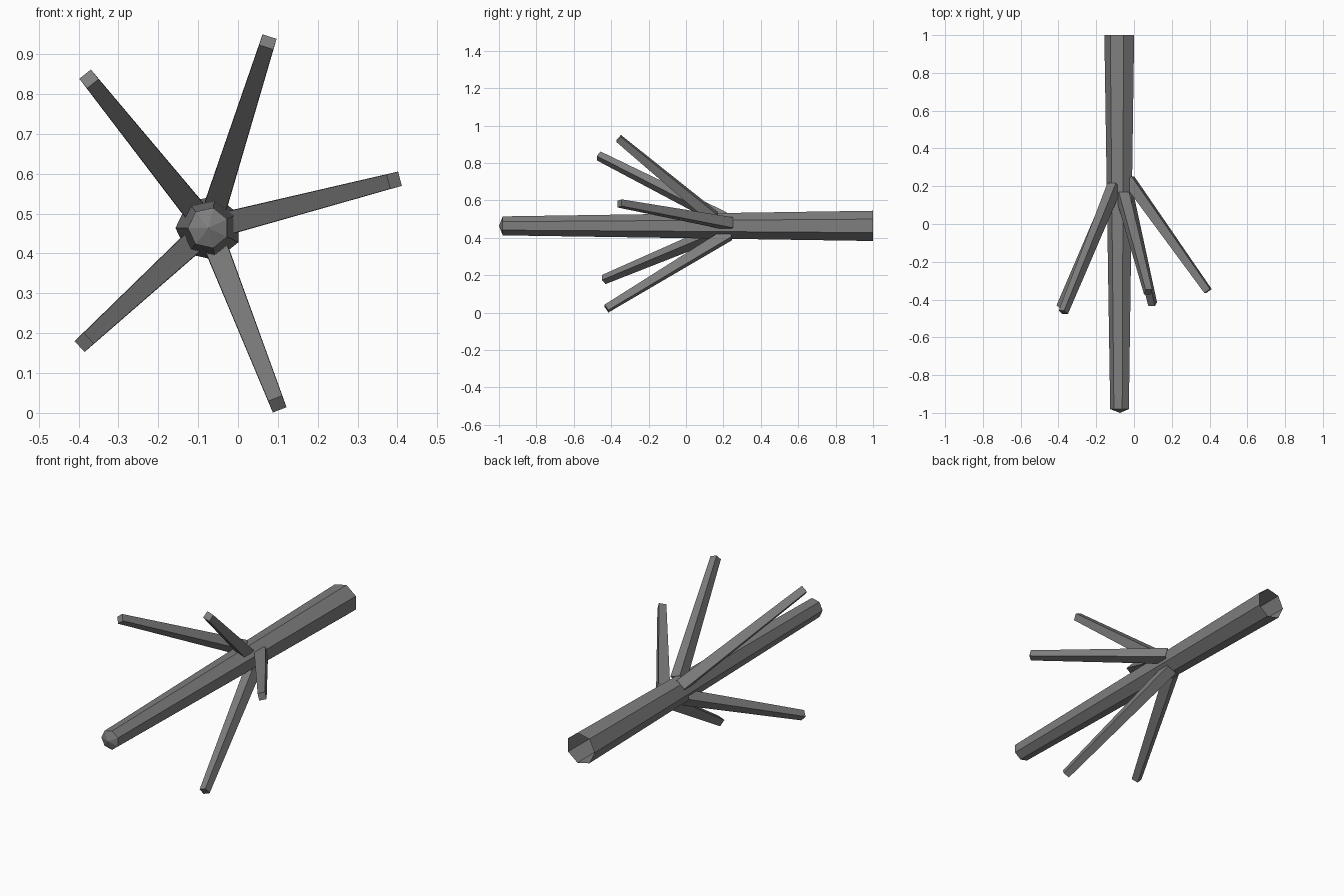
import bpy, bmesh
from math import cos, sin, pi
from mathutils import Vector

if "Cube" in bpy.data.objects:
    bpy.data.objects.remove(bpy.data.objects["Cube"])

CX, CZ = -0.074, 0.464  # trunk axis

# Dark grey for all parts
dark = bpy.data.materials.new("dark_grey")
dark.diffuse_color = (0.21, 0.21, 0.21, 1)
dark.use_nodes = True
dark.node_tree.nodes["Principled BSDF"].inputs["Base Color"].default_value = dark.diffuse_color


def finish(name, bm):
    bmesh.ops.recalc_face_normals(bm, faces=bm.faces)
    mesh = bpy.data.meshes.new(name)
    bm.to_mesh(mesh)
    bm.free()
    mesh.materials.append(dark)
    obj = bpy.data.objects.new(name, mesh)
    bpy.context.collection.objects.link(obj)
    return obj


def bridge(bm, a, b):
    n = len(a)
    for i in range(n):
        bm.faces.new((a[i], a[(i + 1) % n], b[(i + 1) % n], b[i]))


# Trunk: tapered seven-sided tube, open at the back, shallow point at the front
bm = bmesh.new()


def trunk_ring(y, r):
    return [bm.verts.new((CX + r * cos(pi + 2 * pi * i / 7), y,
                          CZ + r * sin(pi + 2 * pi * i / 7))) for i in range(7)]


back, front = trunk_ring(1.0, 0.083), trunk_ring(-0.98, 0.052)
bridge(bm, back, front)
apex = bm.verts.new((CX, -1.0, CZ))
for i in range(7):
    bm.faces.new((front[i], front[(i + 1) % 7], apex))
finish("trunk", bm)


# Branches: tapered square bars leaning forward, radiating from the trunk
def branch(name, base_y, tip):
    tip = Vector(tip)
    radial = Vector((tip.x - CX, 0, tip.z - CZ)).normalized()
    base = Vector((CX, base_y, CZ)) + radial * 0.047
    axis = (tip - base).normalized()
    side = radial.cross(Vector((0, 1, 0)))
    face = axis.cross(side)
    bm = bmesh.new()
    rings = []
    for centre, h in ((base, 0.029), (tip, 0.0185)):
        rings.append([bm.verts.new(centre + side * h * a + face * h * b)
                      for a, b in ((-1, -1), (1, -1), (1, 1), (-1, 1))])
    bridge(bm, *rings)
    bm.faces.new(rings[1])
    finish(name, bm)


branch("branch_right", 0.235, (0.392, -0.355, 0.584))
branch("branch_top", 0.15, (0.075, -0.36, 0.931))
branch("branch_upper_left", 0.20, (-0.374, -0.467, 0.838))
branch("branch_lower_left", 0.17, (-0.386, -0.44, 0.177))
branch("branch_bottom", 0.23, (0.099, -0.425, 0.022))
